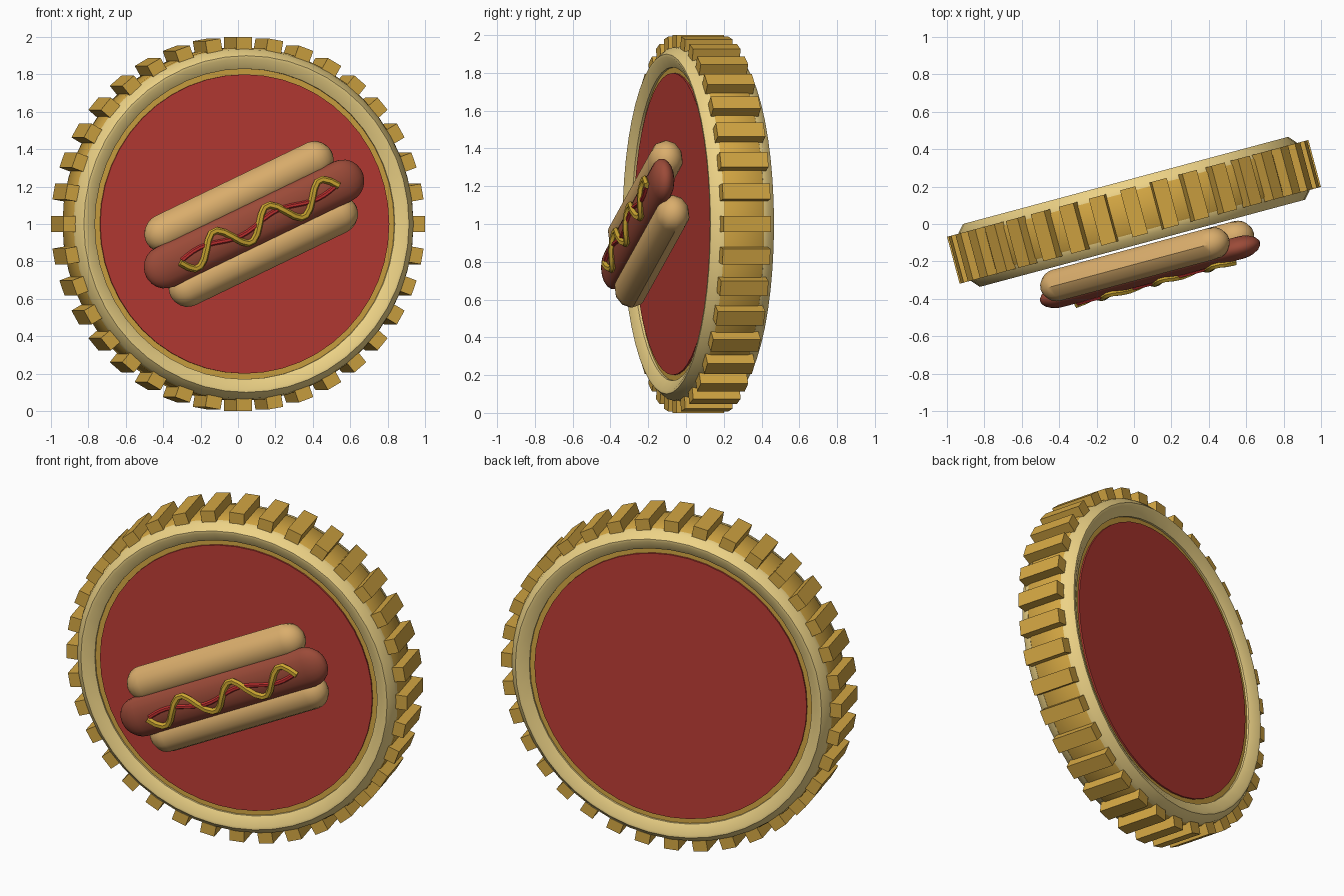
import bpy, bmesh
from math import sin, cos, pi, radians, sqrt
from mathutils import Matrix, Vector

if "Cube" in bpy.data.objects:
    bpy.data.objects.remove(bpy.data.objects["Cube"])

COIN = Matrix.Translation((0, 0.065, 1)) @ Matrix.Rotation(radians(15), 4, 'Z')
DOG = COIN @ Matrix.Rotation(radians(-25), 4, 'Y')


def material(name, rgb):
    m = bpy.data.materials.new(name)
    m.diffuse_color = (*rgb, 1)
    m.use_nodes = True
    m.node_tree.nodes["Principled BSDF"].inputs["Base Color"].default_value = m.diffuse_color
    return m


GOLD = material("gold", (0.65, 0.38, 0.055))
PALE = material("pale_gold", (0.85, 0.65, 0.24))
RED = material("red_enamel", (0.50, 0.045, 0.035))
BUN = material("bun_crust", (0.70, 0.42, 0.15))
MEAT = material("sausage_skin", (0.33, 0.07, 0.04))
MUSTARD = material("mustard_yellow", (0.60, 0.38, 0.03))
KETCHUP = material("ketchup_red", (0.55, 0.03, 0.03))


def finish(name, bm, mat, matrix, angle=35):
    bmesh.ops.recalc_face_normals(bm, faces=bm.faces[:])
    bm.transform(matrix)
    me = bpy.data.meshes.new(name)
    bm.to_mesh(me)
    bm.free()
    ob = bpy.data.objects.new(name, me)
    bpy.context.collection.objects.link(ob)
    me.materials.append(mat)
    if angle:
        bpy.ops.object.select_all(action='DESELECT')
        ob.select_set(True)
        bpy.context.view_layer.objects.active = ob
        bpy.ops.object.shade_smooth_by_angle(angle=radians(angle))
    return ob


def loft(name, rings, mat, matrix, loop=False, angle=35):
    """Skin a list of point rings; loop joins last to first, else ends are capped."""
    bm = bmesh.new()
    vs = [[bm.verts.new(p) for p in ring] for ring in rings]
    n = len(vs[0])
    pairs = list(zip(vs, vs[1:])) + ([(vs[-1], vs[0])] if loop else [])
    for a, b in pairs:
        for i in range(n):
            j = (i + 1) % n
            bm.faces.new((a[i], a[j], b[j], b[i]))
    if not loop:
        bm.faces.new(vs[0])
        bm.faces.new(vs[-1])
    return finish(name, bm, mat, matrix, angle)


def circle(r, y, n=48):
    return [(r * cos(2 * pi * i / n), y, r * sin(2 * pi * i / n)) for i in range(n)]


def capsule(name, core, rz, ry, y, z, mat, sides, steps=5):
    """Rounded bar along x with an elliptical section."""
    rings = []
    for side in (-1, 1):
        for k in range(steps + 1):
            a = radians(10) + (pi / 2 - radians(10)) * k / steps
            if side > 0:
                a = pi / 2 + radians(10) - a
            x, s = side * (core / 2 + rz * cos(a)), sin(a)
            rings.append([(x, y + ry * s * cos(2 * pi * (i + .5) / sides),
                           z + rz * s * sin(2 * pi * (i + .5) / sides)) for i in range(sides)])
    return loft(name, rings, mat, DOG, angle=40)


def tube(name, path, r, mat, sides=6):
    rings = []
    for i, p in enumerate(path):
        t = (path[min(i + 1, len(path) - 1)] - path[max(i - 1, 0)]).normalized()
        u = t.cross(Vector((0, 1, 0))).normalized()
        v = t.cross(u)
        rings.append([p + r * (u * cos(2 * pi * k / sides) + v * sin(2 * pi * k / sides))
                      for k in range(sides)])
    return loft(name, rings, mat, DOG, angle=50)


# coin body and the enamel disc showing on both faces
body = [(0.925, -0.13), (0.945, -0.10), (0.945, 0.10), (0.925, 0.13)]
loft("coin_body", [circle(r, y) for r, y in body], GOLD, COIN)
loft("enamel_disc", [circle(0.80, -0.14), circle(0.80, 0.14)], RED, COIN)

# raised pale rims, front and back
rim = [(0.94, 0.11), (0.935, 0.135), (0.90, 0.174), (0.885, 0.174), (0.83, 0.142), (0.83, 0.11)]
for name, s in (("front_rim", -1), ("back_rim", 1)):
    loft(name, [circle(r, s * y) for r, y in rim], PALE, COIN, loop=True)

# ridges around the edge
bm = bmesh.new()
for i in range(36):
    bmesh.ops.create_cube(bm, size=1, matrix=Matrix.Rotation(2 * pi * i / 36, 4, 'Y')
                          @ Matrix.Translation((0.955, 0, 0))
                          @ Matrix.Diagonal((0.09, 0.26, 0.085, 1)))
finish("edge_ridges", bm, GOLD, COIN, angle=0)

# hot dog in front of the coin
capsule("upper_bun", 0.925, 0.103, 0.09, -0.272, 0.16, BUN, 10)
capsule("lower_bun", 0.925, 0.103, 0.09, -0.272, -0.16, BUN, 10)
capsule("sausage", 1.085, 0.117, 0.062, -0.332, 0, MEAT, 16)


def sauce(wave, start, end, n, lift):
    pts = []
    for i in range(n + 1):
        f = i / n
        z = wave(f)
        y = -0.332 - 0.062 * sqrt(1 - (z / 0.117) ** 2) - lift
        pts.append(Vector((start + (end - start) * f, y, z)))
    return pts


# sauces lying on the sausage
tube("mustard", sauce(lambda f: -0.072 * sin(6 * pi * f) - 0.006, -0.475, 0.495, 30, 0.006), 0.019, MUSTARD)
tube("ketchup", sauce(lambda f: 0.02 * sin(4 * pi * f), -0.46, 0.48, 24, 0.0), 0.013, KETCHUP)
